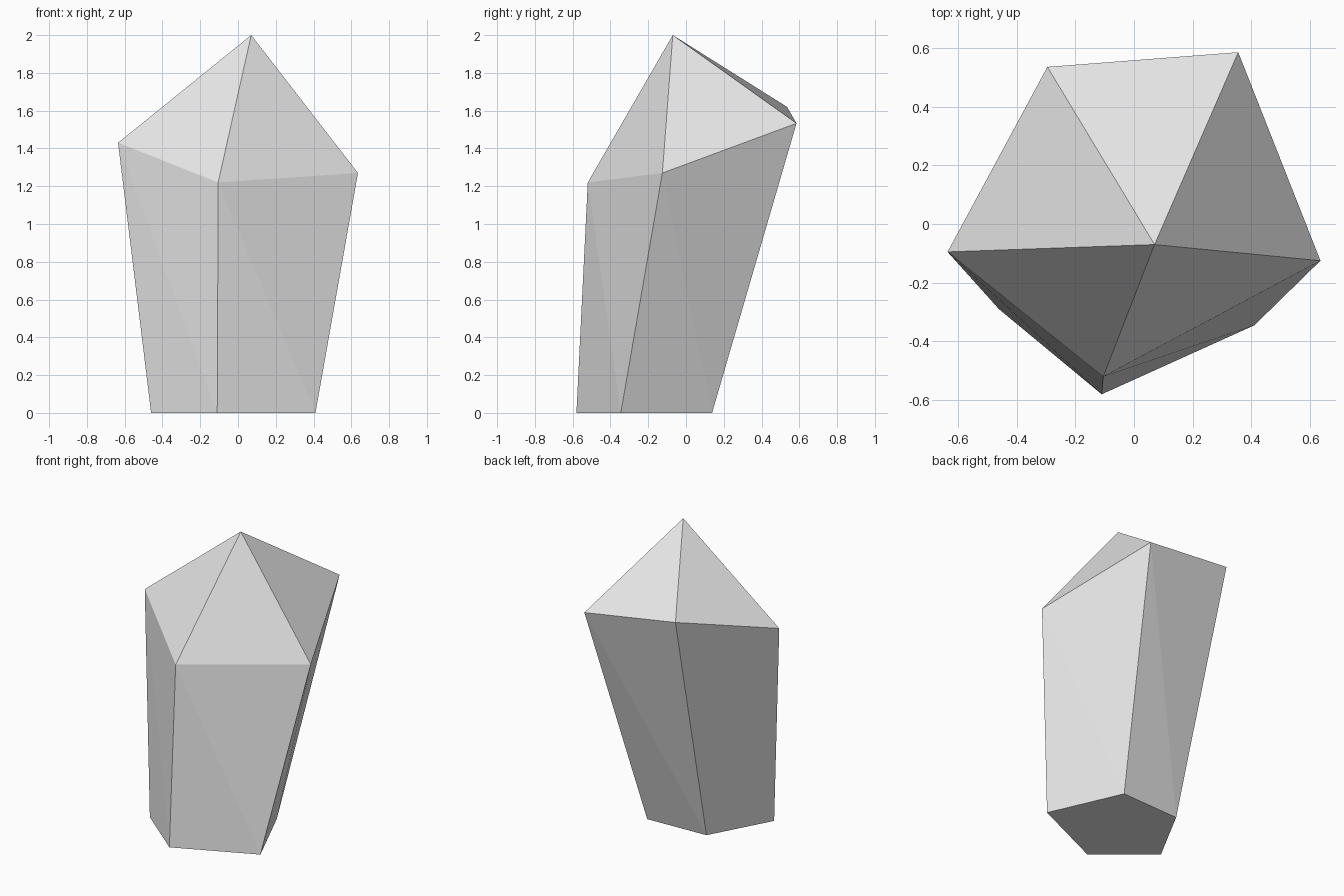
import bpy
import bmesh

# Remove the default cube if present
cube = bpy.data.objects.get("Cube")
if cube:
    bpy.data.objects.remove(cube, do_unlink=True)

# Plain grey stone
stone = bpy.data.materials.new("light_grey_stone")
stone.use_nodes = True
grey = (0.8, 0.8, 0.8, 1.0)
stone.diffuse_color = grey
stone.node_tree.nodes["Principled BSDF"].inputs["Base Color"].default_value = grey

# Irregular five-sided rings, counter-clockwise from the -x corner
base_ring = [(-0.46, -0.29), (-0.11, -0.58), (0.41, -0.345),
             (0.195, 0.138), (-0.238, 0.12)]
shoulder_ring = [(-0.635, -0.095, 1.43), (-0.105, -0.52, 1.22),
                 (0.635, -0.125, 1.27), (0.355, 0.585, 1.533),
                 (-0.295, 0.535, 1.62)]
peak = (0.07, -0.07, 2.0)

bm = bmesh.new()
base = [bm.verts.new((x, y, 0)) for x, y in base_ring]
shoulder = [bm.verts.new(p) for p in shoulder_ring]
tip = bm.verts.new(peak)

# Flat underside
bm.faces.new(base[::-1])

# Flaring sides, split along one diagonal, and the pointed cap
count = len(base)
for i in range(count):
    j = (i + 1) % count
    bm.faces.new((base[i], base[j], shoulder[i]))
    bm.faces.new((base[j], shoulder[j], shoulder[i]))
    bm.faces.new((shoulder[i], shoulder[j], tip))

bmesh.ops.recalc_face_normals(bm, faces=bm.faces)
mesh = bpy.data.meshes.new("crystal")
bm.to_mesh(mesh)
bm.free()
mesh.materials.append(stone)
crystal = bpy.data.objects.new("crystal", mesh)
bpy.context.scene.collection.objects.link(crystal)
